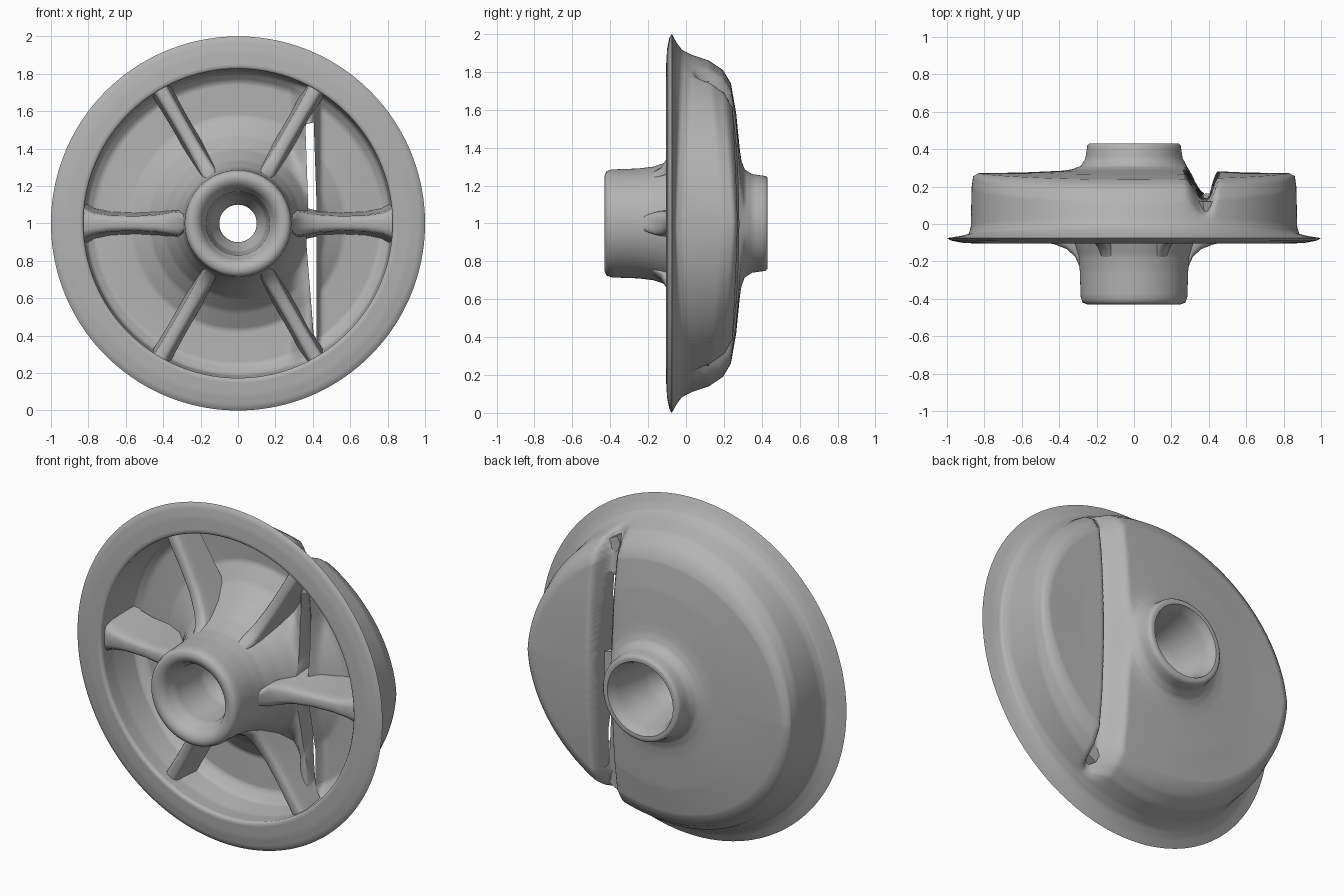
import bpy, bmesh, math

old = bpy.data.objects.get("Cube")
if old:
    bpy.data.objects.remove(old, do_unlink=True)

grey = bpy.data.materials.new("cast_grey")
grey.use_nodes = True
COLOUR = (0.45, 0.45, 0.45, 1)
grey.diffuse_color = COLOUR
grey.node_tree.nodes["Principled BSDF"].inputs["Base Color"].default_value = COLOUR


def make_object(name, bm):
    bmesh.ops.recalc_face_normals(bm, faces=bm.faces)
    mesh = bpy.data.meshes.new(name)
    bm.to_mesh(mesh)
    bm.free()
    mesh.materials.append(grey)
    obj = bpy.data.objects.new(name, mesh)
    bpy.context.collection.objects.link(obj)
    return obj


def smooth(obj, degrees):
    bpy.ops.object.select_all(action='DESELECT')
    obj.select_set(True)
    bpy.context.view_layer.objects.active = obj
    bpy.ops.object.shade_smooth_by_angle(angle=math.radians(degrees))


def step(a, b, x):
    t = min(1, max(0, (x - a) / (b - a)))
    return t * t * (3 - 2 * t)


# Hub sections as (radius, y), shared by every angle
hub_front = [(.10, 0), (.15, -.12), (.17, -.34), (.2, -.405), (.225, -.425), (.25, -.43),
             (.275, -.42), (.285, -.39), (.29, -.25), (.3, -.17), (.335, -.07), (.395, .04), (.47, .12)]
hub_back = [(.38, .285), (.33, .293), (.285, .31), (.26, .35), (.25, .42), (.24, .43),
            (.215, .43), (.195, .38), (.15, .15)]
# Bowl and flange section at the sides, and at the top and bottom
bowl_side = [(.57, .175), (.77, .21), (.815, .185), (.83, 0), (.826, -.095), (.835, -.105),
             (.92, -.1), (.98, -.088), (1, -.075), (.93, -.065), (.885, -.055), (.873, -.02),
             (.868, .2), (.86, .255), (.83, .272), (.6, .275)]
bowl_top = [(.57, .18), (.755, .172), (.81, .12), (.83, 0), (.826, -.095), (.835, -.105),
            (.92, -.1), (.98, -.088), (1, -.075), (.955, -.05), (.915, -.02), (.89, .03),
            (.86, .12), (.81, .195), (.74, .237), (.58, .265)]
side = hub_front + bowl_side + hub_back
top = hub_front + bowl_top + hub_back

# Subdivide both sections alike
section = []
for i, (a, c) in enumerate(zip(side, top)):
    j = (i + 1) % len(side)
    b, d = side[j], top[j]
    n = max(1, math.ceil(math.dist(a, b) / .018))
    for k in range(n):
        t = k / n
        section.append([p + (q - p) * t for p, q in zip(a + c, b + d)])

# Wheel body: revolved section, folded inwards beside the slot
bm = bmesh.new()
SEGMENTS = 320
rings = []
for s in range(SEGMENTS):
    ang = 2 * math.pi * s / SEGMENTS
    w = abs(math.sin(ang)) ** 1.2
    ring = []
    for rs, ys, rt, yt in section:
        r, y = rs + (rt - rs) * w, ys + (yt - ys) * w
        x, z = r * math.cos(ang), r * math.sin(ang)
        if r > .26:
            fold = step(.27, .375, x) * (1 - step(.39, .45, x))
            y -= .12 * fold * step(0, .22, y)
        ring.append(bm.verts.new((x, y, z + 1)))
    rings.append(ring)
for s in range(SEGMENTS):
    a, b = rings[s], rings[(s + 1) % SEGMENTS]
    for i in range(len(a)):
        j = (i + 1) % len(a)
        bm.faces.new((a[i], a[j], b[j], b[i]))
body = make_object("wheel_body", bm)

# Slot through the back of the bowl
bm = bmesh.new()
outline = [(.36, 1.53), (.405, 1.54), (.42, 1.1), (.42, .38), (.405, .4), (.365, .9), (.375, 1.1)]
face = bm.faces.new([bm.verts.new((x, -.03, z)) for x, z in outline])
out = bmesh.ops.extrude_face_region(bm, geom=[face])
bmesh.ops.translate(bm, vec=(0, .5, 0),
                    verts=[v for v in out["geom"] if isinstance(v, bmesh.types.BMVert)])
cutter = make_object("slot_cutter", bm)
cutter.hide_render = True
mod = body.modifiers.new("slot", 'BOOLEAN')
mod.operation = 'DIFFERENCE'
mod.solver = 'EXACT'
mod.object = cutter
bpy.context.view_layer.objects.active = body
bpy.ops.object.modifier_apply(modifier=mod.name)
bpy.data.objects.remove(cutter, do_unlink=True)
smooth(body, 60)


# Spokes: lofted ribs from (radius, front y, half width) stations
wide = [(.265, -.3, .02), (.29, -.23, .05), (.315, -.175, .068), (.36, -.134, .062), (.43, -.107, .05),
        (.55, -.09, .042), (.68, -.08, .046), (.77, -.075, .06), (.835, -.07, .09)]
narrow = [(.265, -.26, .02), (.29, -.19, .04), (.325, -.135, .043), (.39, -.1, .04), (.5, -.07, .038),
          (.65, -.055, .038), (.835, -.045, .042)]


def spoke(name, degrees, stations, back_end):
    bm = bmesh.new()
    ang = math.radians(degrees)
    ca, sa = math.cos(ang), math.sin(ang)
    loops = []
    for r, front, w in stations:
        back = .15 + (back_end - .15) * (r - .24) / .6
        half = [(w * 1.35, back), (w, front + .06), (w * .92, front + .025),
                (w * .75, front + .008), (w * .4, front)]
        shape = half + [(-u, y) for u, y in reversed(half)]
        loops.append([bm.verts.new((r * ca - u * sa, y, 1 + r * sa + u * ca)) for u, y in shape])
    for a, b in zip(loops, loops[1:]):
        for i in range(len(a)):
            j = (i + 1) % len(a)
            bm.faces.new((a[i], a[j], b[j], b[i]))
    bm.faces.new(loops[0])
    bm.faces.new(loops[-1])
    smooth(make_object(name, bm), 65)


for n in range(6):
    level = n % 3 == 0
    spoke(f"spoke_{n + 1}", n * 60, wide if level else narrow, .2 if level else .12)
